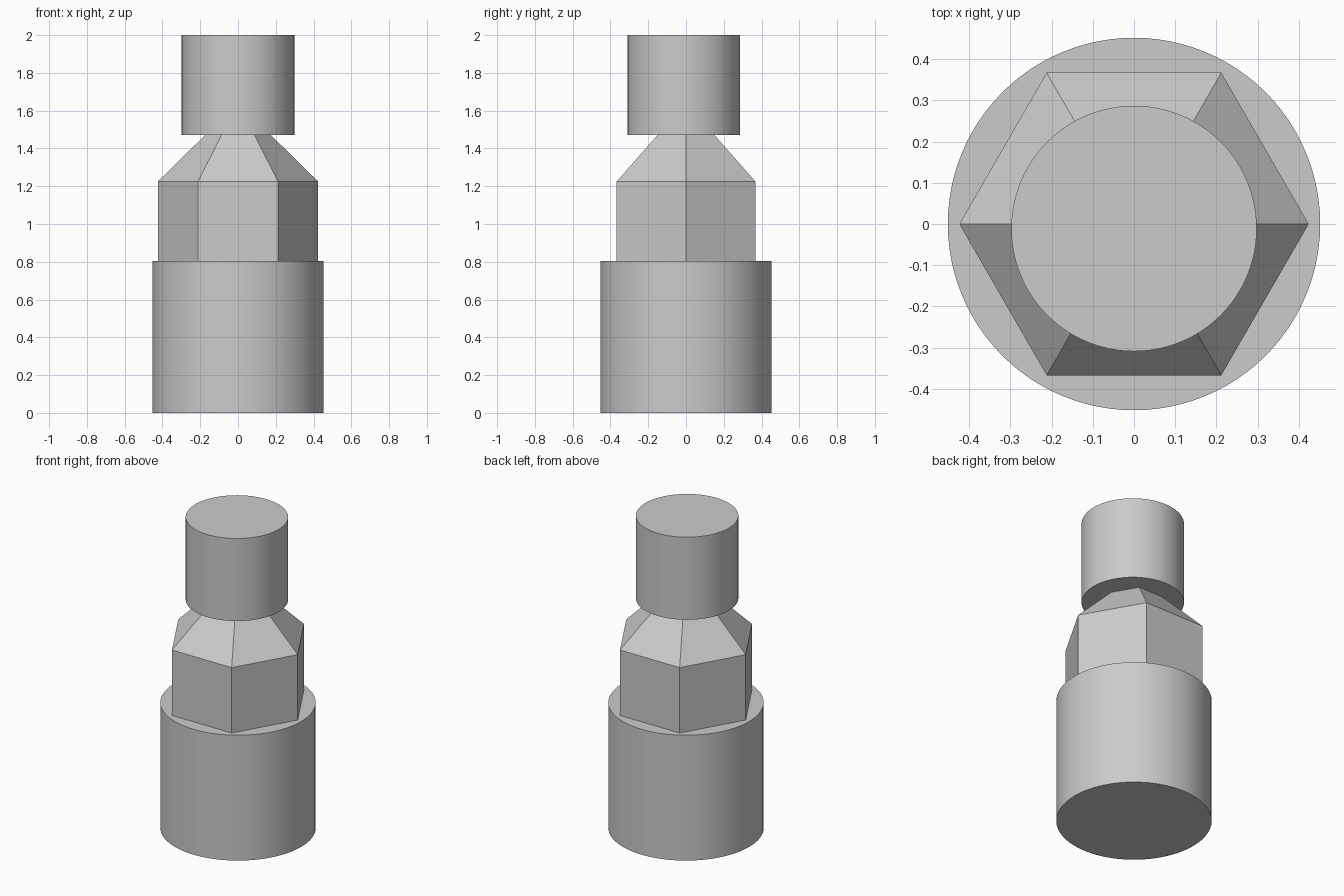
import bpy
import math

if "Cube" in bpy.data.objects:
    bpy.data.objects.remove(bpy.data.objects["Cube"])

grey = bpy.data.materials.new("plain grey")
grey.diffuse_color = (0.6, 0.6, 0.6, 1.0)
grey.use_nodes = True
grey.node_tree.nodes["Principled BSDF"].inputs["Base Color"].default_value = grey.diffuse_color


def finish(name, smooth):
    obj = bpy.context.object
    obj.name = name
    obj.data.materials.append(grey)
    if smooth:
        bpy.ops.object.shade_smooth_by_angle(angle=math.radians(30))
    return obj


def round_part(name, radius, z0, z1, y=0.0):
    bpy.ops.mesh.primitive_cylinder_add(
        vertices=96, radius=radius, depth=z1 - z0, location=(0, y, (z0 + z1) / 2))
    return finish(name, True)


def hex_part(name, r0, r1, z0, z1):
    # Six sides, corners on the x axis, flats facing front and back
    bpy.ops.mesh.primitive_cone_add(
        vertices=6, radius1=r0, radius2=r1, depth=z1 - z0,
        location=(0, 0, (z0 + z1) / 2), rotation=(0, 0, math.radians(30)))
    return finish(name, False)


# Wide round base
round_part("base_cylinder", 0.452, 0.0, 0.805)

# Hexagonal collar and its tapered shoulder
hex_part("hex_collar", 0.424, 0.424, 0.805, 1.225)
hex_part("hex_shoulder", 0.424, 0.175, 1.225, 1.47)

# Round cap, set slightly toward the front
round_part("top_cylinder", 0.298, 1.47, 2.0, y=-0.011)
